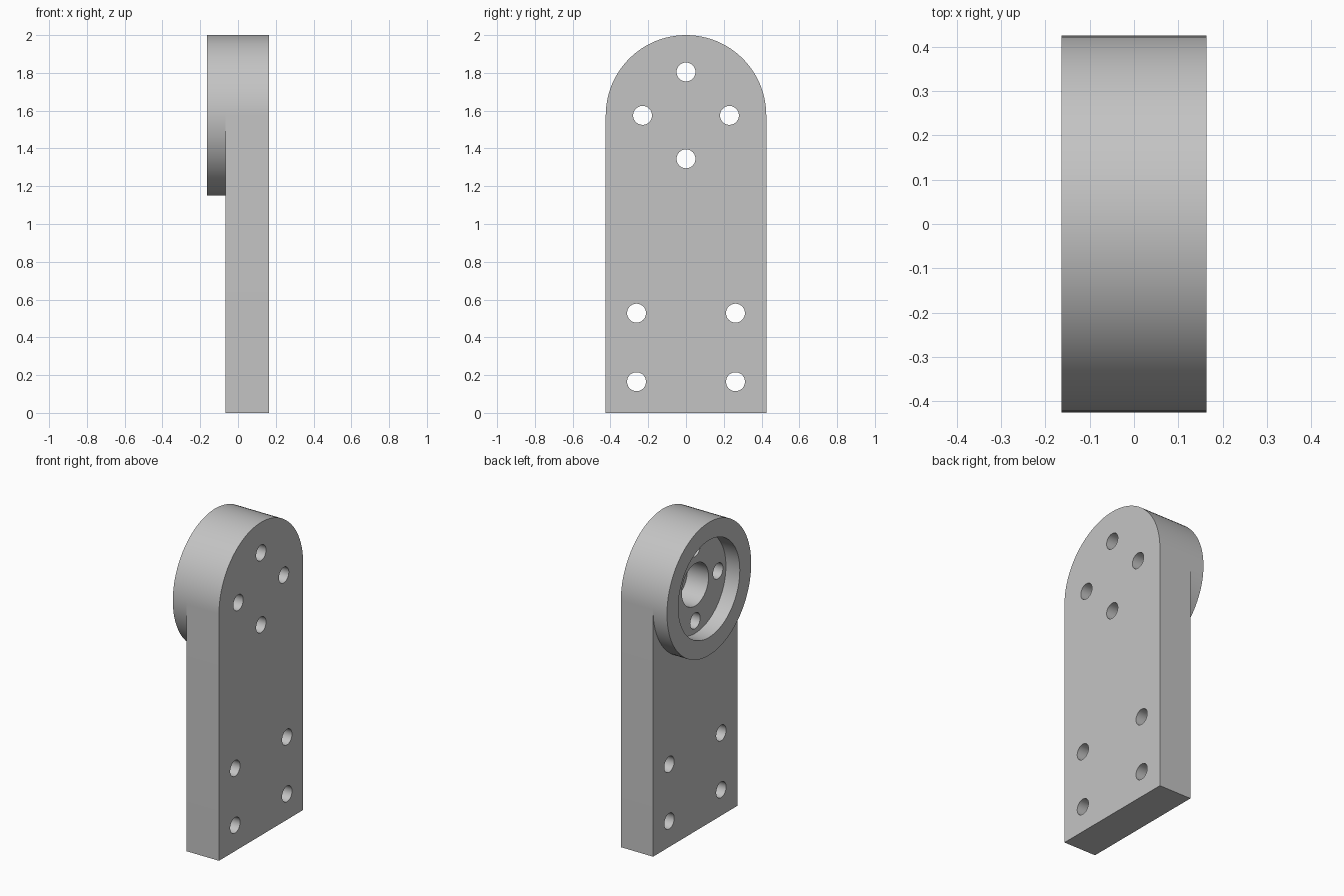
import bpy
import bmesh
from math import sin, cos, pi, radians

cube = bpy.data.objects.get("Cube")
if cube:
    bpy.data.objects.remove(cube, do_unlink=True)

# Main dimensions
OUTER, FACE, PLATE_BACK, BOSS_END = 0.425, 0.163, -0.065, -0.163
CENTRE = 2 - OUTER
SEGMENTS = 96

grey = bpy.data.materials.new("plain_grey")
grey.use_nodes = True
colour = (0.55, 0.55, 0.55, 1)
grey.diffuse_color = colour
grey.node_tree.nodes["Principled BSDF"].inputs["Base Color"].default_value = colour


def arc(y, z, radius, count=SEGMENTS, turn=2 * pi):
    """Points counterclockwise around (y, z)."""
    return [(y + radius * cos(turn * i / SEGMENTS), z + radius * sin(turn * i / SEGMENTS))
            for i in range(count)]


def prism(name, outline, x0, x1):
    """Extrude a y-z outline along x."""
    bm = bmesh.new()
    base = bm.faces.new([bm.verts.new((x0, y, z)) for y, z in outline])
    top = bmesh.ops.extrude_face_region(bm, geom=[base])
    moved = [v for v in top["geom"] if isinstance(v, bmesh.types.BMVert)]
    bmesh.ops.translate(bm, verts=moved, vec=(x1 - x0, 0, 0))
    bmesh.ops.recalc_face_normals(bm, faces=bm.faces)
    mesh = bpy.data.meshes.new(name)
    bm.to_mesh(mesh)
    bm.free()
    mesh.materials.append(grey)
    obj = bpy.data.objects.new(name, mesh)
    bpy.context.collection.objects.link(obj)
    return obj


def combine(target, tool, operation):
    """Apply a boolean and discard the tool."""
    tool.hide_render = True
    mod = target.modifiers.new(operation.title(), "BOOLEAN")
    mod.operation = operation
    mod.solver = "EXACT"
    mod.object = tool
    bpy.context.view_layer.objects.active = target
    bpy.ops.object.modifier_apply(modifier=mod.name)
    bpy.data.objects.remove(tool, do_unlink=True)


# Round-topped plate with a round boss behind its upper end
half = SEGMENTS // 2 + 1
outline = [(-OUTER, 0), (OUTER, 0)] + arc(0, CENTRE, OUTER, half)
bracket = prism("mounting_bracket", outline, PLATE_BACK, FACE)
boss = prism("boss", arc(0, CENTRE, OUTER), BOSS_END, PLATE_BACK)
combine(bracket, boss, "UNION")

# Bearing recess and blind centre bore
for name, radius, end in (("recess", 0.31, PLATE_BACK), ("bore", 0.135, PLATE_BACK + 0.15)):
    combine(bracket, prism(name, arc(0, CENTRE, radius), BOSS_END - 0.1, end), "DIFFERENCE")

# Through holes: four around the bore, four in the lower plate
holes = [(0.23 * cos(i * pi / 2), CENTRE + 0.23 * sin(i * pi / 2)) for i in range(4)]
holes += [(side * 0.262, z) for side in (-1, 1) for z in (0.165, 0.528)]
for y, z in holes:
    combine(bracket, prism("hole", arc(y, z, 0.05), BOSS_END - 0.1, FACE + 0.1), "DIFFERENCE")

# Smooth round walls, sharp rims
bpy.ops.object.select_all(action="DESELECT")
bracket.select_set(True)
bpy.context.view_layer.objects.active = bracket
bpy.ops.object.shade_smooth_by_angle(angle=radians(30))
